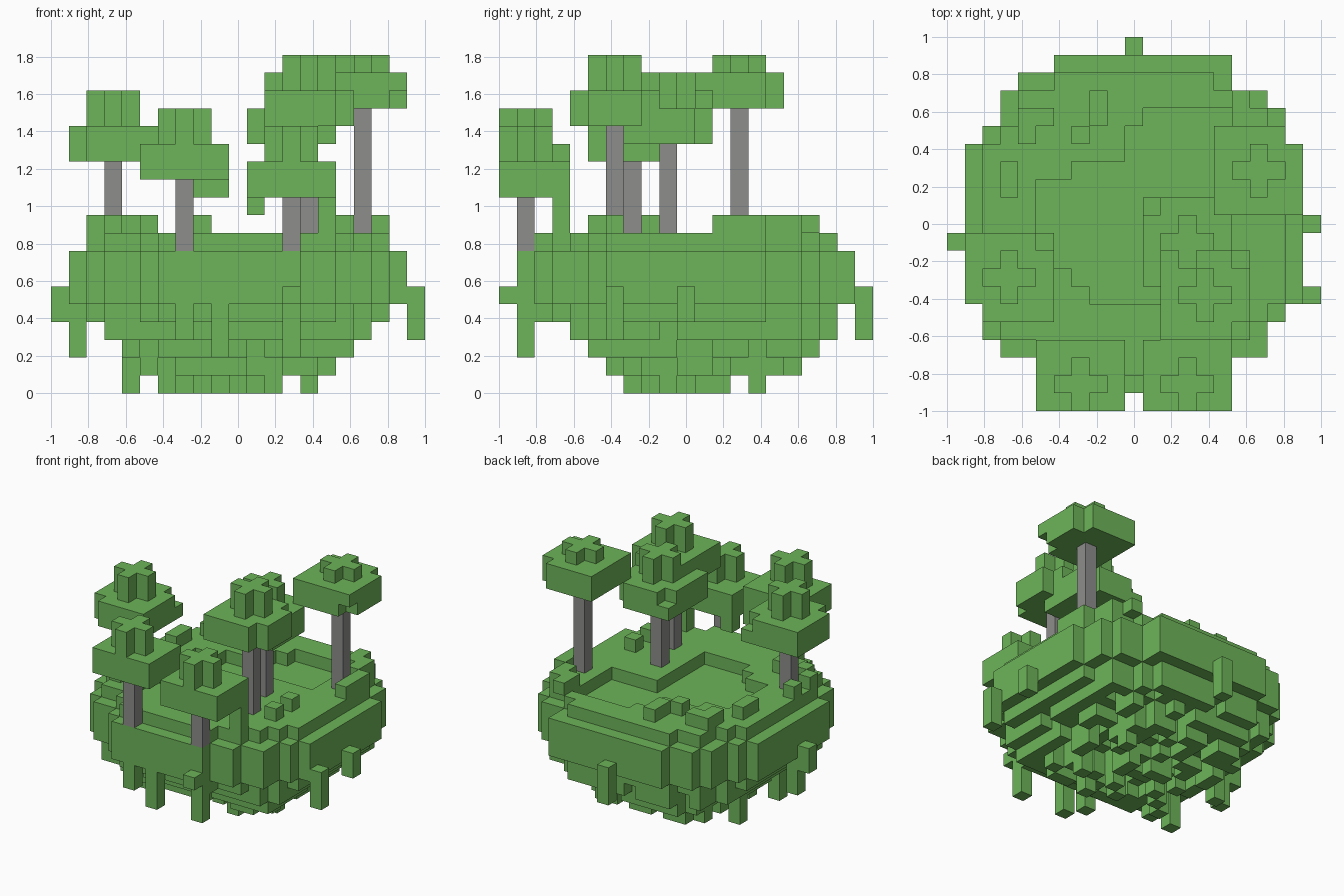
import bpy, bmesh, random
from mathutils import Vector

cube = bpy.data.objects.get("Cube")
if cube:
    bpy.data.objects.remove(cube, do_unlink=True)

random.seed(4)
S = 2 / 21  # block size
SIDES = [Vector(d) for d in ((1, 0, 0), (-1, 0, 0), (0, 1, 0), (0, -1, 0), (0, 0, 1), (0, 0, -1))]


def make_material(name, color):
    mat = bpy.data.materials.new(name)
    mat.use_nodes = True
    mat.diffuse_color = color
    mat.node_tree.nodes["Principled BSDF"].inputs["Base Color"].default_value = color
    return mat


GREEN = make_material("leaf green", (0.155, 0.46, 0.1, 1))
GREY = make_material("trunk grey", (0.27, 0.27, 0.265, 1))


def box(i, j, k):
    """Set of cells filling three inclusive ranges."""
    return {(x, y, z) for x in range(i[0], i[1] + 1)
            for y in range(j[0], j[1] + 1) for z in range(k[0], k[1] + 1)}


def build(name, cells, mat):
    """Mesh the outer faces of a set of grid cells."""
    bm = bmesh.new()
    for cell in cells:
        centre = Vector(cell) + Vector((-10, -10, 0.5))
        for n in SIDES:
            if tuple(int(a + b) for a, b in zip(cell, n)) in cells:
                continue
            u = Vector((n.y, n.z, n.x))
            v = n.cross(u)
            bm.faces.new([bm.verts.new((centre + (n + u * a + v * b) / 2) * S)
                          for a, b in ((-1, -1), (1, -1), (1, 1), (-1, 1))])
    bmesh.ops.remove_doubles(bm, verts=bm.verts, dist=S / 50)
    mesh = bpy.data.meshes.new(name)
    bm.to_mesh(mesh)
    bm.free()
    mesh.materials.append(mat)
    obj = bpy.data.objects.new(name, mesh)
    bpy.context.collection.objects.link(obj)


def erode(plan):
    return {(x, y) for x, y in plan
            if {(x + 1, y), (x - 1, y), (x, y + 1), (x, y - 1)} <= plan}


def layer(plan, k, keep=1.0):
    return {(x, y, k) for x, y in sorted(plan) if random.random() < keep}


# Island plan: first and last block of each row, front to back
rows = [(6, 13), (5, 15), (3, 17), (2, 17), (2, 18)] + [(1, 19)] * 9
rows += [(2, 18), (3, 18), (3, 17), (4, 15), (6, 15)]
plan = {(x, j) for j, (a, b) in enumerate(rows, 1) for x in range(a, b + 1)}

# Island body with an eroded top ring and a ragged, stepped underside
island = set()
for k in (5, 6, 7):
    island |= layer(plan, k)
inner = erode(plan)
island |= layer(inner, 8) | layer(inner, 4)
inner = {(x, y) for x, y in inner if y > 3 and 2 < x < 18}
for k, keep in ((3, 0.9), (2, 0.75), (1, 0.6), (0, 0.3)):
    upper = {(x, y) for x, y, z in island if z == k + 1}
    island |= layer(inner & upper, k, keep)
    inner = erode(inner)

# Sunken floor in the top
for i, j in (((8, 11), (6, 6)), ((7, 11), (7, 7)), ((5, 11), (8, 11)), ((5, 15), (12, 12)),
             ((7, 15), (13, 13)), ((10, 15), (14, 15)), ((11, 15), (16, 16))):
    island -= box(i, j, (8, 8))
build("island", island, GREEN)

# Loose bushes on the rim
bushes = set()
for x, y in ((8, 16), (8, 17), (7, 15), (3, 12), (3, 13), (4, 15), (4, 16), (5, 16), (2, 8),
             (2, 6), (3, 5), (5, 5), (16, 6), (16, 8), (18, 12), (18, 13), (17, 15), (17, 16),
             (16, 16), (16, 17), (18, 14)):
    bushes.add((x, y, 9))
build("rim_bushes", bushes, GREEN)

# Vines hanging from the sides and underside
vines = set()
for x, y, low, high in ((0, 9, 4, 5), (1, 9, 2, 4), (20, 10, 4, 5), (20, 6, 3, 5), (10, 20, 3, 5),
                        (13, 0, 5, 5), (13, 1, 2, 4), (9, 1, 2, 4), (7, 1, 3, 4),
                        (4, 12, 0, 2), (4, 7, 0, 2)):
    vines |= box((x, x), (y, y), (low, high))
build("hanging_vines", vines, GREEN)


def tree(name, x, y, ground, crown, missing=(), hanging=(), top=2):
    """Trunk, two wide leaf layers and a cross-shaped top."""
    leaves = box((x - 2, x + 2), (max(y - 2, 0), y + 2), (crown, crown + 1))
    for dx, dy, dz in missing:
        leaves.discard((x + dx, y + dy, crown + dz))
    tip = (crown + 2, crown + 1 + top)
    leaves |= box((x - 1, x + 1), (y, y), tip) | box((x, x), (y - 1, y + 1), tip)
    leaves |= {(x + dx, y + dy, crown + dz) for dx, dy, dz in hanging}
    build(name + "_leaves", leaves, GREEN)
    build(name + "_trunk", box((x, x), (y, y), (ground, crown - 1)), GREY)


tree("back_tree", 17, 13, 9, 16, missing=((2, 2, 0), (2, 2, 1), (2, -2, 0)), top=1)
tree("middle_tree", 13, 9, 9, 14, missing=((-2, 2, 1), (2, 2, 0), (2, 2, 1)))
tree("tall_tree", 14, 6, 9, 15, missing=((2, -2, 0), (2, -2, 1), (2, 2, 0), (2, 2, 1)))
tree("front_left_tree", 13, 1, 8, 11, hanging=((-2, 2, -1), (2, 2, -1), (2, 2, -2)))
tree("front_right_tree", 7, 1, 8, 12, hanging=((1, 2, -1), (2, 2, -1)))
tree("side_tree", 3, 7, 9, 13, missing=((-2, -2, 0), (-2, -2, 1), (2, 2, 1)))
